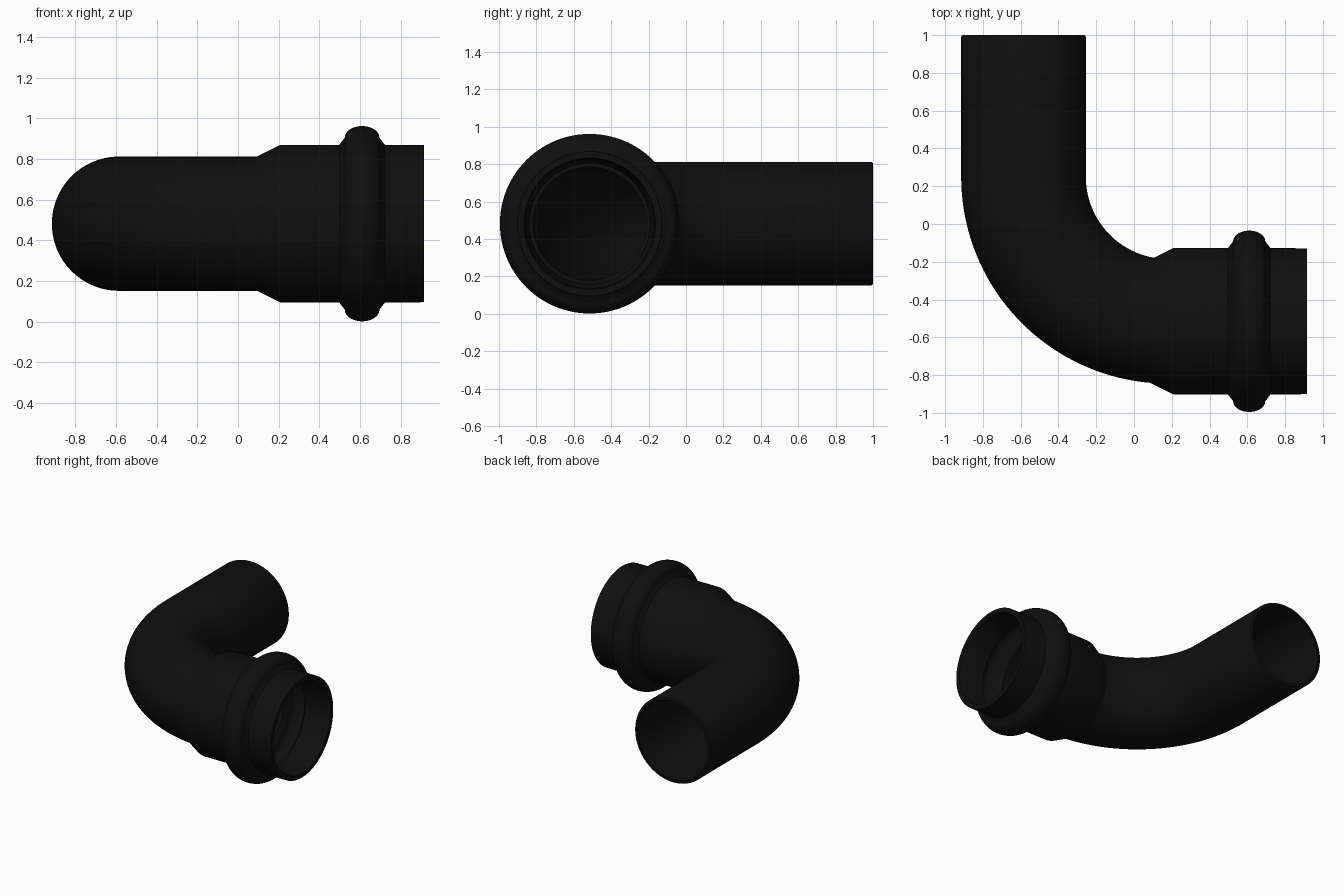
import bpy, bmesh, math
from mathutils import Vector

cube = bpy.data.objects.get("Cube")
if cube:
    bpy.data.objects.remove(cube, do_unlink=True)

black = bpy.data.materials.new("black_plastic")
black.use_nodes = True
colour = (0.005, 0.005, 0.005, 1)
black.diffuse_color = colour
black.node_tree.nodes["Principled BSDF"].inputs["Base Color"].default_value = colour

SIDES = 96
AXIS_Z = 0.482
SOCKET_Y = -0.515
PIPE_X = -0.585
PIPE_R, BORE_R = 0.33, 0.303
BEND_Y = 0.25
BEND_R = BEND_Y - SOCKET_Y


def sweep(name, stations):
    """Skin a closed loop of rings, each given as (centre, sideways direction, radius)."""
    bm = bmesh.new()
    up = Vector((0, 0, 1))
    rings = []
    for centre, side, radius in stations:
        ring = []
        for i in range(SIDES):
            a = math.tau * i / SIDES
            ring.append(bm.verts.new(centre + radius * (math.cos(a) * side + math.sin(a) * up)))
        rings.append(ring)
    for k, ring in enumerate(rings):
        following = rings[(k + 1) % len(rings)]
        for i in range(SIDES):
            j = (i + 1) % SIDES
            bm.faces.new((ring[i], ring[j], following[j], following[i]))
    bmesh.ops.recalc_face_normals(bm, faces=bm.faces)
    mesh = bpy.data.meshes.new(name)
    bm.to_mesh(mesh)
    bm.free()
    mesh.materials.append(black)
    obj = bpy.data.objects.new(name, mesh)
    bpy.context.collection.objects.link(obj)
    bpy.ops.object.select_all(action="DESELECT")
    obj.select_set(True)
    bpy.context.view_layer.objects.active = obj
    bpy.ops.object.shade_smooth_by_angle(angle=math.radians(35))
    return obj


# Straight pipe running into a quarter bend: outer wall forward, bore back
def pipe_station(y, radius):
    return Vector((PIPE_X, y, AXIS_Z)), Vector((1, 0, 0)), radius


def bend_station(angle, radius):
    inward = Vector((math.cos(angle), math.sin(angle), 0))
    pivot = Vector((PIPE_X + BEND_R, BEND_Y, AXIS_Z))
    return pivot - BEND_R * inward, inward, radius


angles = [math.radians(90) * i / 40 for i in range(41)]
pipe = [pipe_station(1.0, BORE_R + 0.004), pipe_station(1.0, PIPE_R - 0.01),
        pipe_station(0.997, PIPE_R - 0.003), pipe_station(0.99, PIPE_R)]
pipe += [bend_station(a, PIPE_R) for a in angles]
pipe += [bend_station(a, BORE_R) for a in reversed(angles)]
pipe.append(pipe_station(0.996, BORE_R))
sweep("pipe_bend", pipe)


# Socket: flared sleeve with a rounded bead that holds the seal
def bead(base, height, half_width, steps=24):
    """Rounded bulge with flared feet, as (x, radius) pairs."""
    points = []
    for i in range(steps + 1):
        a = math.pi * i / steps
        x = 0.61 - half_width * math.cos(a)
        points.append((x, base + 0.035 + (height - 0.035) * math.sin(a)))
    foot = half_width + 0.027
    return [(0.61 - foot, base)] + points + [(0.61 + foot, base)]


outer = [(0.085, 0.326), (0.21, 0.388)] + bead(0.388, 0.092, 0.085) + [(0.915, 0.386)]
inner = [(0.915, 0.352), (0.905, 0.346)] + bead(0.345, 0.092, 0.062)[::-1]
inner += [(0.23, 0.345), (0.17, 0.318)]
sweep("socket", [(Vector((x, SOCKET_Y, AXIS_Z)), Vector((0, 1, 0)), r)
                 for x, r in outer + inner])
